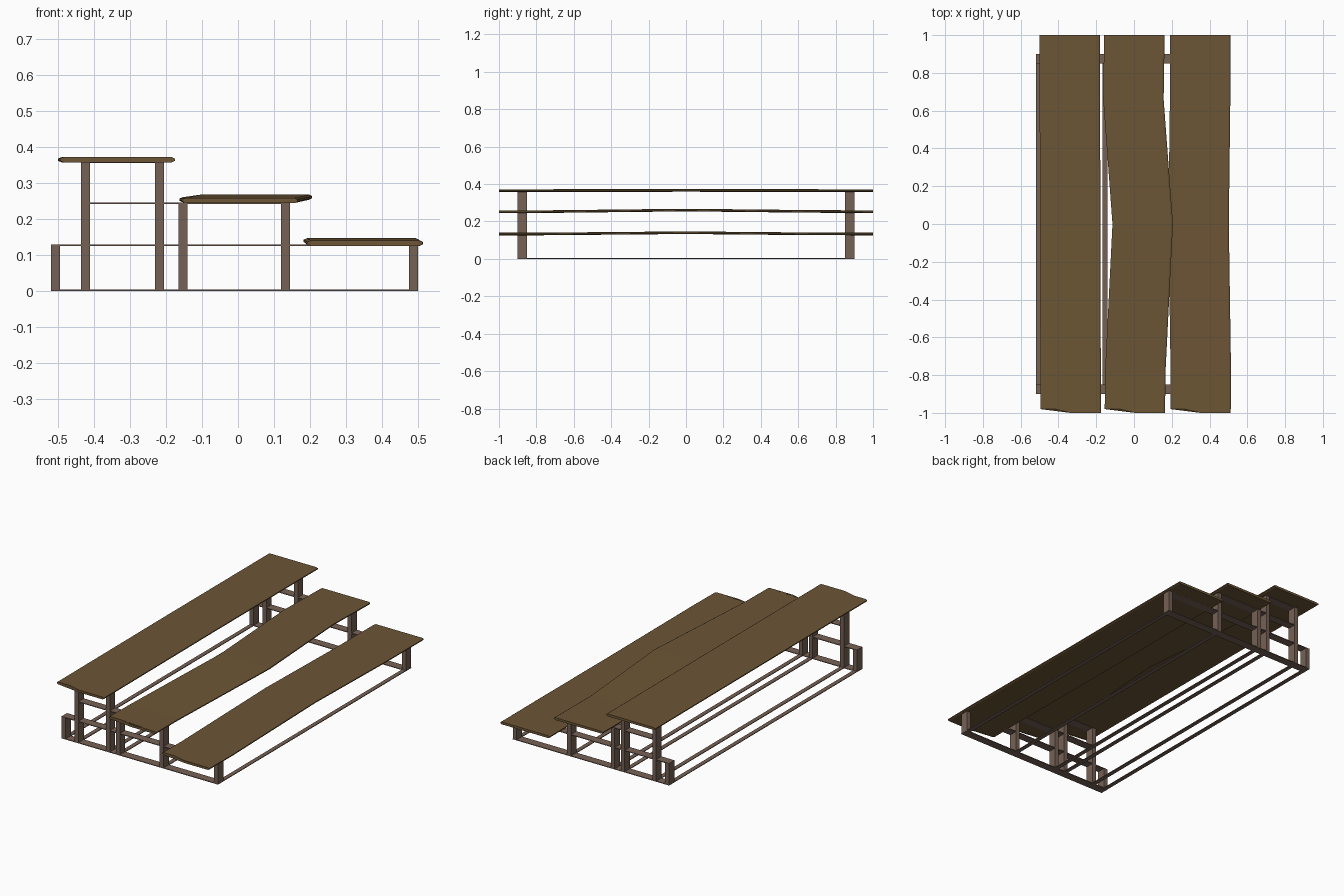
import bpy, bmesh

if "Cube" in bpy.data.objects:
    bpy.data.objects.remove(bpy.data.objects["Cube"])


def material(name, rgb):
    m = bpy.data.materials.new(name)
    m.diffuse_color = (*rgb, 1)
    m.use_nodes = True
    m.node_tree.nodes["Principled BSDF"].inputs["Base Color"].default_value = m.diffuse_color
    return m


WOOD = material("plank_wood", (0.15, 0.092, 0.036))
FRAME = material("frame_wood", (0.18, 0.12, 0.09))


def finish(name, bm, mat):
    bmesh.ops.recalc_face_normals(bm, faces=bm.faces)
    me = bpy.data.meshes.new(name)
    bm.to_mesh(me)
    bm.free()
    me.materials.append(mat)
    ob = bpy.data.objects.new(name, me)
    bpy.context.collection.objects.link(ob)
    return ob


def bar(name, x0, x1, y0, y1, z0, z1):
    bm = bmesh.new()
    bmesh.ops.create_cube(bm, size=1)
    for v in bm.verts:
        v.co.x = x0 + (v.co.x + 0.5) * (x1 - x0)
        v.co.y = y0 + (v.co.y + 0.5) * (y1 - y0)
        v.co.z = z0 + (v.co.z + 0.5) * (z1 - z0)
    return finish(name, bm, FRAME)


# Plank cross-section: chamfered slab, with extra points for the uneven front end
HALF = [-0.15, -0.08, 0.0, 0.152]
SECTION = ([(-0.16, 0.004), (-0.16, 0.010)] + [(x, 0.014) for x in HALF]
           + [(0.16, 0.010), (0.16, 0.004)] + [(x, 0.0) for x in reversed(HALF)])


def front_inset(x):
    return 0.02 * min(1, max(0, -x / 0.08))


def plank(name, z, stations):
    # stations: (y, x centre, z lift) from front to back
    bm = bmesh.new()
    rings = []
    for y, cx, lift in stations:
        rings.append([bm.verts.new((cx + x, y + (front_inset(x) if y == -1 else 0), z + lift + h))
                      for x, h in SECTION])
    n = len(SECTION)
    for a, b in zip(rings, rings[1:]):
        for i in range(n):
            j = (i + 1) % n
            bm.faces.new((a[i], a[j], b[j], b[i]))
    bm.faces.new(rings[0])
    bm.faces.new(rings[-1])
    return finish(name, bm, WOOD)


# Three stepped planks, the lower two slightly warped
plank("top_plank", 0.358, [(-1, -0.335, 0), (0, -0.338, 0.001), (1, -0.34, 0)])
plank("middle_plank", 0.245, [(-1, 0.005, 0), (-0.8, 0.006, 0), (0, 0.046, 0.009),
                              (0.66, -0.003, 0.002), (1, 0.002, 0)])
plank("low_plank", 0.126, [(-1, 0.352, 0), (-0.8, 0.354, 0), (0, 0.342, 0.007),
                           (0.66, 0.35, 0.001), (1, 0.35, 0)])

# Posts: x centre and height; ground rails join each front and back pair
POSTS = [(-0.507, 0.128), (-0.423, 0.36), (-0.218, 0.36),
         (-0.153, 0.245), (0.132, 0.245), (0.487, 0.128)]
T = 0.004
W = 0.0125
for side, y0, y1 in (("front", -0.9, -0.85), ("back", 0.85, 0.9)):
    for i, (x, h) in enumerate(POSTS):
        bar(f"{side}_post_{i + 1}", x - W, x + W, y0, y1, 0, h)
    # Thin cross rails at each tier
    for tier, x0, x1, z in (("ground", -0.52, 0.5, 0), ("low", -0.52, 0.5, 0.126),
                            ("middle", -0.435, 0.145, 0.242), ("top", -0.435, -0.205, 0.356)):
        bar(f"{side}_{tier}_cross_rail", x0, x1, y0, y1, z, z + T)
for i, (x, h) in enumerate(POSTS):
    bar(f"ground_long_rail_{i + 1}", x - W, x + W, -0.9, 0.9, 0, T)
